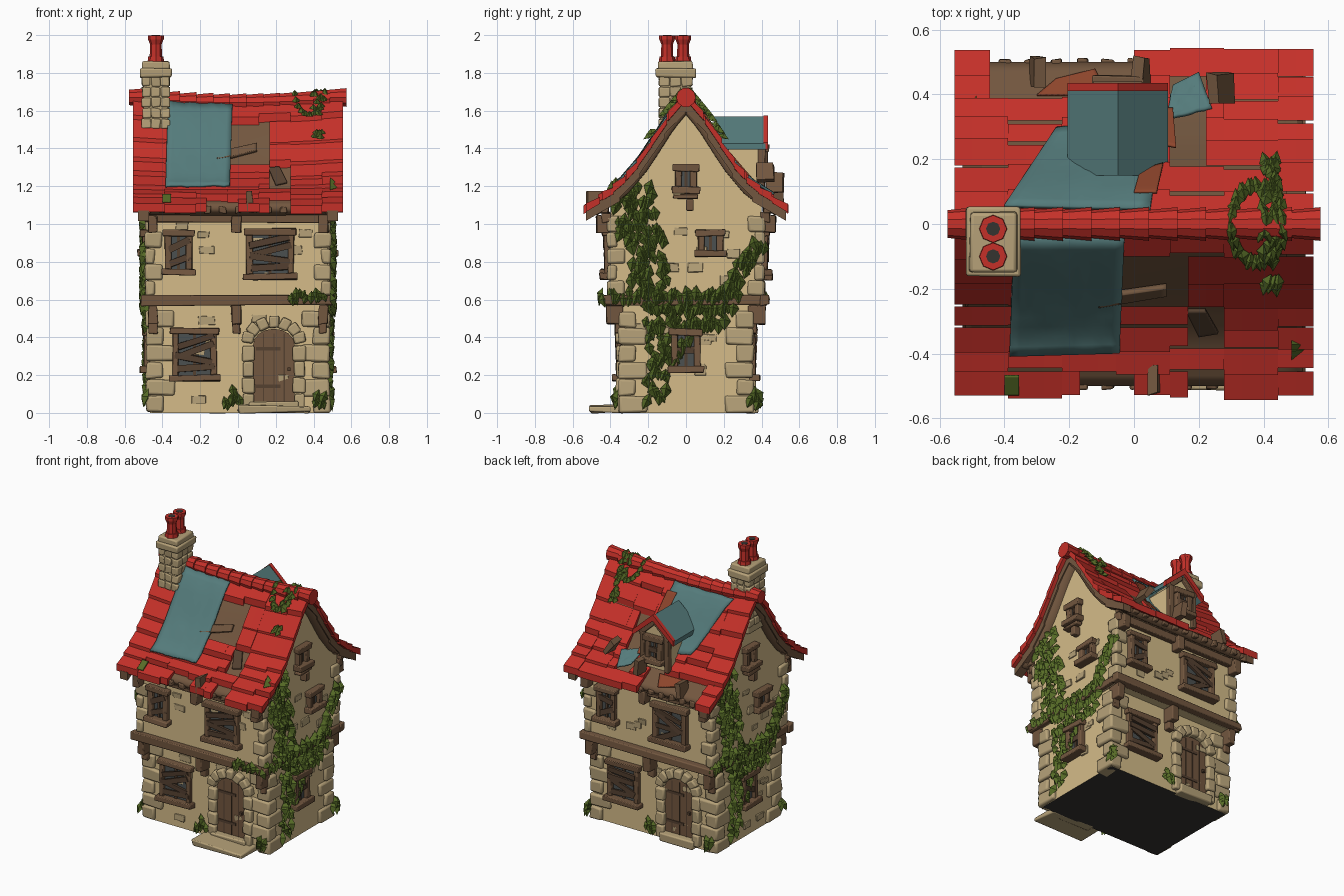
import bpy, bmesh, random
from math import pi, sin, cos, radians
from mathutils import Matrix, Vector

random.seed(4)
if "Cube" in bpy.data.objects:
    bpy.data.objects.remove(bpy.data.objects["Cube"])
J = random.uniform


def material(name, r, g, b):
    m = bpy.data.materials.new(name)
    m.use_nodes = True
    m.diffuse_color = (r, g, b, 1)
    m.node_tree.nodes["Principled BSDF"].inputs["Base Color"].default_value = (r, g, b, 1)
    return m


RED = material("roof red", .56, .03, .022)
TEAL = material("faded teal", .09, .2, .2)
PLASTER = material("cream plaster", .66, .5, .25)
STONE = material("tan stone", .47, .36, .19)
WOOD = material("brown wood", .17, .095, .05)
DARKWOOD = material("dark wood", .09, .052, .03)
LEAF = material("ivy green", .095, .15, .02)
GLASS = material("grey glass", .07, .08, .08)
DARK = material("dark base", .035, .033, .03)
RUST = material("rust", .27, .06, .025)


def finish(name, bm, mats, bevel=0, solid=0):
    if not solid:
        bmesh.ops.recalc_face_normals(bm, faces=bm.faces)
    me = bpy.data.meshes.new(name)
    bm.to_mesh(me)
    bm.free()
    ob = bpy.data.objects.new(name, me)
    bpy.context.collection.objects.link(ob)
    for m in mats:
        me.materials.append(m)
    if bevel:
        mod = ob.modifiers.new("soft edges", "BEVEL")
        mod.width = bevel
        mod.segments = 2
    if solid:
        mod = ob.modifiers.new("thickness", "SOLIDIFY")
        mod.thickness, mod.offset = solid, -1
    bpy.ops.object.select_all(action="DESELECT")
    ob.select_set(True)
    bpy.context.view_layer.objects.active = ob
    bpy.ops.object.shade_smooth_by_angle(angle=radians(35))
    return ob


# Wall frames: k counts quarter turns from the front, u runs right, d outward
def frame(k):
    return Matrix.Rotation(k * pi / 2, 4, "Z")


def box(bm, k, u, d, z, su, sd, sz, tilt=0, jit=.0):
    m = frame(k) @ Matrix.Translation((u, -d, z)) @ Matrix.Rotation(tilt, 4, "Y") @ Matrix.Diagonal((su, sd, sz, 1))
    for v in bmesh.ops.create_cube(bm, size=1, matrix=m)["verts"]:
        v.co += Vector((J(-jit, jit), J(-jit, jit), J(-jit, jit)))


def prism(bm, k, pts, d0, d1):
    rings = [[bm.verts.new(frame(k) @ Vector((u, -d, z))) for u, z in pts] for d in (d0, d1)]
    bm.faces.new(rings[0])
    bm.faces.new(rings[1])
    for i in range(len(pts)):
        j = (i + 1) % len(pts)
        bm.faces.new((rings[0][i], rings[0][j], rings[1][j], rings[1][i]))


def cone(bm, m, r1, r2, depth, n=8):
    bmesh.ops.create_cone(bm, cap_ends=True, segments=n, radius1=r1, radius2=r2, depth=depth, matrix=m)


# Roof surface: flared slope with a sagging ridge
SLOPE = [(0, 1.69), (.11, 1.555), (.243, 1.345), (.35, 1.215), (.54, 1.085)]


def height(y):
    y = abs(y)
    for (a, za), (b, zb) in zip(SLOPE, SLOPE[1:]):
        if y <= b or b == .54:
            return za + (zb - za) * (y - a) / (b - a)


def roof(x, y, off):
    return Vector((x, y, height(y) + off - .03 * (1 - (x / .55) ** 2) * (1 - abs(y) / .54)))


def sheet(name, mat, corners, off, thick=.012, n=12, ripple=.0):
    bm = bmesh.new()
    bmesh.ops.create_grid(bm, x_segments=n, y_segments=n, size=.5)
    a, b, c, d = [Vector(p) for p in corners]
    for v in bm.verts:
        s, t = v.co.x + .5, v.co.y + .5
        p = a.lerp(b, s).lerp(d.lerp(c, s), t)
        v.co = roof(p.x, p.y, off + J(-ripple, ripple))
    bm.normal_update()
    bmesh.ops.reverse_faces(bm, faces=[f for f in bm.faces if f.normal.z < 0])
    finish(name, bm, [mat], solid=thick)


# Plaster storeys
bm = bmesh.new()
box(bm, 0, 0, 0, .3, .93, .67, .6)
for f in bm.faces:
    f.material_index = int(f.calc_center_median().z < .01)
finish("lower_walls", bm, [PLASTER, DARK])
bm = bmesh.new()
ys = [-.4, -.35, -.243, -.11, 0, .11, .243, .35, .4]
prism(bm, 1, [(-.4, .57)] + [(y, height(y) - .07) for y in ys] + [(.4, .57)], -.475, .475)
finish("upper_walls_and_gables", bm, [PLASTER])

# Corner stones and exposed wall stones
bm = bmesh.new()
for sx in (-1, 1):
    for sy in (-1, 1):
        for i in range(6):
            a, b = (.15, .09) if i % 2 else (.09, .15)
            box(bm, 0, sx * (.487 - a / 2), sy * (.357 - b / 2), .045 + i * .09, a, b, .086, 0, .006)
        for i in range(5):
            a, b = (.09, .05) if i % 2 else (.05, .09)
            box(bm, 0, sx * (.492 - a / 2), sy * (.417 - b / 2), .66 + i * .085, a, b, .08, 0, .005)
finish("corner_stones", bm, [STONE], .012)
bm = bmesh.new()
for k in range(4):
    for i in range(16):
        up = i % 2
        z, wide = (J(.68, 1.0), .36) if up else (J(.06, .5), .3)
        d = (.477 if up else .467) if k % 2 else (.402 if up else .337)
        box(bm, k, J(-wide, wide), d, z, J(.05, .09), .012, J(.03, .05), 0, .004)
finish("exposed_stones", bm, [STONE], .004)

# Timber: storey beams, brackets, eave beams, gable boards
bm = bmesh.new()
for k in (0, 2):
    box(bm, k, 0, .415, .595, 1.02, .05, .05, 0, .006)
    box(bm, k, 0, .42, 1.035, .98, .05, .05, 0, .006)
    box(bm, k + 1, 0, .485, .595, .86, .035, .05, 0, .005)
    for u in (-.45, -.01, .45):
        box(bm, k, u, .375, .52, .05, .09, .1, 0, .005)
        box(bm, k, u, .35, .46, .045, .05, .08, 0, .005)
        box(bm, k, u, .44, 1.0, .05, .07, .09, 0, .005)
    for i in range(13):
        box(bm, k, -.48 + i * .08, .46, 1.075, .035, .1, .035, 0, .005)
    # Shelf under the gable window
    box(bm, k + 1, 0, .5, 1.145, .13, .05, .025, 0, .004)
    box(bm, k + 1, .02, .495, 1.1, .04, .05, .06)
finish("timber_beams", bm, [WOOD], .006)
bm = bmesh.new()
for k in (1, 3):
    for s in (-1, 1):
        for y0, y1 in zip(ys[4:], ys[5:-1] + [.53]):
            prism(bm, k, [(s * y0, height(y0) - .02), (s * y1, height(y1) - .02),
                          (s * y1, height(y1) - .075), (s * y0, height(y0) - .095)], .47, .53)
finish("gable_boards", bm, [WOOD])

# Windows with frames, sills and nailed boards
frames, panes, boards = bmesh.new(), bmesh.new(), bmesh.new()


def window(k, u, z, w, h, d, planks):
    box(panes, k, u, d + .003, z, w - .02, .01, h - .02)
    for s in (-1, 1):
        box(frames, k, u + s * (w / 2 - .015), d + .012, z, .034, .04, h, 0, .004)
    box(frames, k, u, d + .018, z + h / 2 - .012, w + .03, .05, .036, J(-.03, .03), .004)
    box(frames, k, u, d + .025, z - h / 2 + .01, w + .04, .065, .034, J(-.03, .03), .004)
    box(boards, k, u, d + .009, z, .016, .012, h - .03)
    for i in range(planks):
        zz = z + h * ((i + .5) / planks - .5) * .7
        box(boards, k, u + J(-.01, .01), d + .025 + i * .003, zz, w * .86, .012, .034, J(-.5, .5), .003)


for k in (0, 2):
    window(k, -.315, .85, .14, .23, .4, 2)
    window(k, .17, .84, .25, .26, .4, 4)
    window(k, -.23, .31, .23, .27, .335, 4)
    window(k + 1, 0, 1.24, .11, .14, .475, 0)
    window(k + 1, .13, .9, .13, .13, .475, 0)
    window(k + 1, 0, .33, .15, .22, .465, 1)
window(2, .05, 1.33, .12, .17, .4, 1)
finish("window_frames", frames, [WOOD], .005)
finish("window_panes", panes, [GLASS])
finish("window_boards", boards, [DARKWOOD])

# Arched doors, stone surrounds and steps
door, lines, arch, step = (bmesh.new() for _ in range(4))
for k in (0, 2):
    curve = [(.19 + .11 * cos(a * pi / 8), .36 + .085 * sin(a * pi / 8)) for a in range(9)]
    prism(door, k, [(.3, .06)] + curve + [(.08, .06)], .32, .343)
    for i in range(3):
        box(lines, k, .135 + i * .055, .344, .24, .006, .004, .36)
    for z in (.14, .34):
        box(lines, k, .16, .345, z, .13, .006, .018)
    box(lines, k, .27, .35, .23, .018, .018, .018)
    for u in (.055, .325):
        for i in range(4):
            box(arch, k, u, .345, .06 + i * .085, .055 + .012 * (i % 2), .05, .082, 0, .004)
    for i in range(7):
        a = (i + .5) * pi / 7
        box(arch, k, .19 + .138 * cos(a), .348, .375 + .105 * sin(a), .055, .055, .062, pi / 2 - a, .004)
    box(step, k, .19, .35, .03, .26, .07, .06, 0, .004)
box(step, 0, .19, .42, .02, .38, .18, .04, 0, .008)
finish("doors", door, [WOOD])
finish("door_ironwork", lines, [DARKWOOD])
finish("door_stone_arches", arch, [STONE], .01)
finish("door_steps", step, [STONE], .008)

# Roof deck and overlapping tiles, with gaps
for s, n in ((-1, "front"), (1, "back")):
    sheet("roof_deck_" + n, WOOD, [(-.52, 0), (.52, 0), (.52, s * .5), (-.52, s * .5)], -.018, .055, 16)
GAPS = [(-.1, .19, -.22, -.13), (.15, .27, -.36, -.26), (-.15, 0, -.56, -.46), (.16, .29, -.56, -.47),
        (-.47, 0, .38, .56), (.1, .22, .15, .3), (-.13, .04, .22, .42), (.1, .24, .33, .44)]
bm = bmesh.new()
rows = [.0, .1, .18, .255, .32, .385, .455, .535]
for s in (-1, 1):
    for y0, y1 in zip(rows, rows[1:]):
        lift = J(.018, .026)
        for i in range(20):
            x0, x1 = -.555 + i * .0555, -.4995 + i * .0555
            xm, ym = (x0 + x1) / 2, s * (y0 + y1) / 2
            if any(a < xm < b and c < ym < d for a, b, c, d in GAPS):
                continue
            if i % 3 == 0:
                drop, up = J(-.012, .012), J(-.004, .005)
            ring = [roof(x, s * y, o + up) for x in (x0, x1)
                    for y, o in ((y0, 0), (y1 + drop, lift), (y1 + drop, -.028), (y0, -.035))]
            v = [bm.verts.new(p) for p in ring]
            bm.faces.new(v[:4])
            bm.faces.new(v[4:])
            for a in range(4):
                b = (a + 1) % 4
                bm.faces.new((v[a], v[b], v[b + 4], v[a + 4]))
finish("roof_tiles", bm, [RED])
bm = bmesh.new()
for i in range(13):
    x = -.53 + i * .0883
    m = Matrix.Translation(roof(x, 0, -.018)) @ Matrix.Rotation(pi / 2, 4, "Y")
    cone(bm, m, .043, .052, .092, 10)
finish("ridge_tiles", bm, [RED])

# Cloth patches, rusty patches and bare roof planks
sheet("front_tarp", TEAL, [(-.37, -.05), (-.03, -.05), (-.045, -.4), (-.385, -.41)], .036, ripple=.004)
sheet("back_tarp", TEAL, [(-.4, .06), (.05, .05), (.09, .33), (-.24, .3)], .034, ripple=.004)
sheet("back_small_tarp", TEAL, [(.1, .33), (.24, .36), (.2, .47), (.12, .43)], .034, ripple=.003)
sheet("rust_patch_low", RUST, [(-.3, .4), (-.08, .4), (-.12, .48), (-.24, .45)], -.008, .008)
sheet("rust_patch_high", RUST, [(.0, .1), (.07, .1), (.09, .19), (.02, .17)], .042, .008)
sheet("rust_patch_side", RUST, [(.08, .25), (.13, .24), (.12, .36), (.09, .36)], .04, .008)
sheet("moss_patch", LEAF, [(-.4, -.47), (-.355, -.47), (-.355, -.53), (-.4, -.53)], .028, .008)
sheet("front_broken_plank", WOOD, [(-.11, -.23), (.1, -.2), (.1, -.225), (-.11, -.26)], .036, .02)
sheet("front_hole_plank", DARKWOOD, [(.16, -.27), (.22, -.27), (.26, -.34), (.2, -.35)], .004, .012)
bm = bmesh.new()
for u, d, z, t in ((-.02, .47, 1.22, .2), (-.27, .42, 1.27, .6), (.3, .47, 1.14, -.2), (-.06, -.48, 1.12, .1)):
    box(bm, 2, u, d, z, .035, .09, .1, t, .006)
finish("broken_rafters", bm, [WOOD])

# Back dormer
bm = bmesh.new()
prism(bm, 2, [(-.05, 1.19), (.15, 1.19), (.15, 1.42), (.05, 1.52), (-.05, 1.42)], .18, .4)
finish("dormer_walls", bm, [PLASTER])
for name, mat, d0, d1, o in (("dormer_roof", TEAL, .15, .42, 0), ("dormer_roof_edge", RED, .41, .435, .006)):
    bm = bmesh.new()
    for s in (-1, 1):
        prism(bm, 2, [(.05, 1.568 + o), (.05 + s * .155, 1.425 + o), (.05 + s * .155, 1.395), (.05, 1.53)], d0, d1)
    finish(name, bm, [mat])
bm = bmesh.new()
for s in (-1, 1):
    box(bm, 2, .05 + s * .09, .4, 1.31, .035, .04, .24, 0, .004)
    box(bm, 2, .05 + s * .055, .405, 1.465, .15, .03, .03, s * .75, .003)
finish("dormer_timber", bm, [WOOD], .005)

# Chimney stack, cap and pots
bm = bmesh.new()
box(bm, 0, -.435, .055, 1.6, .13, .165, .4)
for i in range(6):
    for a in range(3):
        for b in range(3):
            if a != 1 or b != 1:
                box(bm, 0, -.485 + a * .05, .115 - b * .06, 1.475 + i * .056, .047, .057, .051, 0, .004)
finish("chimney_stack", bm, [STONE], .007)
bm = bmesh.new()
box(bm, 0, -.435, .055, 1.80, .165, .21, .05, 0, .004)
box(bm, 0, -.435, .055, 1.84, .145, .185, .045, 0, .004)
finish("chimney_cap", bm, [STONE], .009)
pots, holes = bmesh.new(), bmesh.new()
for y in (-.1, -.015):
    for z, r1, r2, h in ((1.872, .044, .04, .03), (1.92, .033, .03, .09), (1.965, .03, .042, .03), (1.988, .042, .042, .02)):
        cone(pots, Matrix.Translation((-.435, y, z)), r1, r2, h)
    cone(holes, Matrix.Translation((-.435, y, 1.998)), .022, .022, .004)
finish("chimney_pots", pots, [RED])
finish("chimney_pot_holes", holes, [DARK])

# Ivy: folded leaves scattered along strokes
ivy = bmesh.new()


def leaf(p, out, down, s):
    side = out.cross(down).normalized()
    pts = (p - down * s * .5, p + side * s * .42 + down * s * .1, p + down * s * .75 + out * s * .35,
           p - side * s * .42 + down * s * .1, p + out * s * .5)
    v = [ivy.verts.new(q) for q in pts]
    for i in range(4):
        ivy.faces.new((v[i], v[(i + 1) % 4], v[4]))


def stroke(k, a, b, width, count, size=.062, d=None):
    for i in range(count):
        p = Vector(a).lerp(Vector(b), (i + J(0, 1)) / count)
        u, z = p.x + J(-width, width), p.y + J(-.02, .02)
        dist = d or (.487 if z > .56 else .475)
        down = Vector((J(-.5, .5), 0, -1)).normalized()
        r = frame(k).to_3x3()
        leaf(r @ Vector((u, -dist, max(z, .05))), r @ Vector((0, -1, 0)), r @ down, size * J(.8, 1.25))


for k in (1, 3):
    stroke(k, (-.29, 1.22), (-.24, .95), .11, 55)
    stroke(k, (-.22, .97), (-.19, .62), .1, 60)
    stroke(k, (-.22, .56), (.25, .56), .03, 45)
    stroke(k, (-.22, .63), (.28, .63), .03, 40)
    stroke(k, (-.2, .48), (.2, .48), .03, 34)
    stroke(k, (.22, .66), (.39, .9), .04, 34)
    stroke(k, (-.42, .62), (-.25, .63), .03, 12)
    stroke(k, (-.14, .45), (-.16, .06), .06, 36)
    stroke(k, (.0, .42), (-.03, .28), .03, 8)
    stroke(k, (.36, .06), (.36, .12), .03, 5)
stroke(0, (.28, .62), (.47, .63), .02, 14, .05, .44)
for k in (0, 2):
    stroke(k, (-.03, .04), (-.03, .11), .04, 12, .05, .36)
    stroke(k, (.42, .04), (.43, .1), .03, 8, .05, .36)
# Ivy draped over the ridge
for i in range(90):
    t = J(-1, 1)
    x, y = (.42 + J(-.025, .025), .19 * t) if i % 2 else (.38 + .08 * sin(i), .11 * cos(i))
    s = 1 if y > 0 else -1
    leaf(roof(x, y, .035), Vector((0, s * .6, .8)), Vector((J(-.4, .4), s * .7, -.6)).normalized(), .05)
finish("ivy", ivy, [LEAF])
